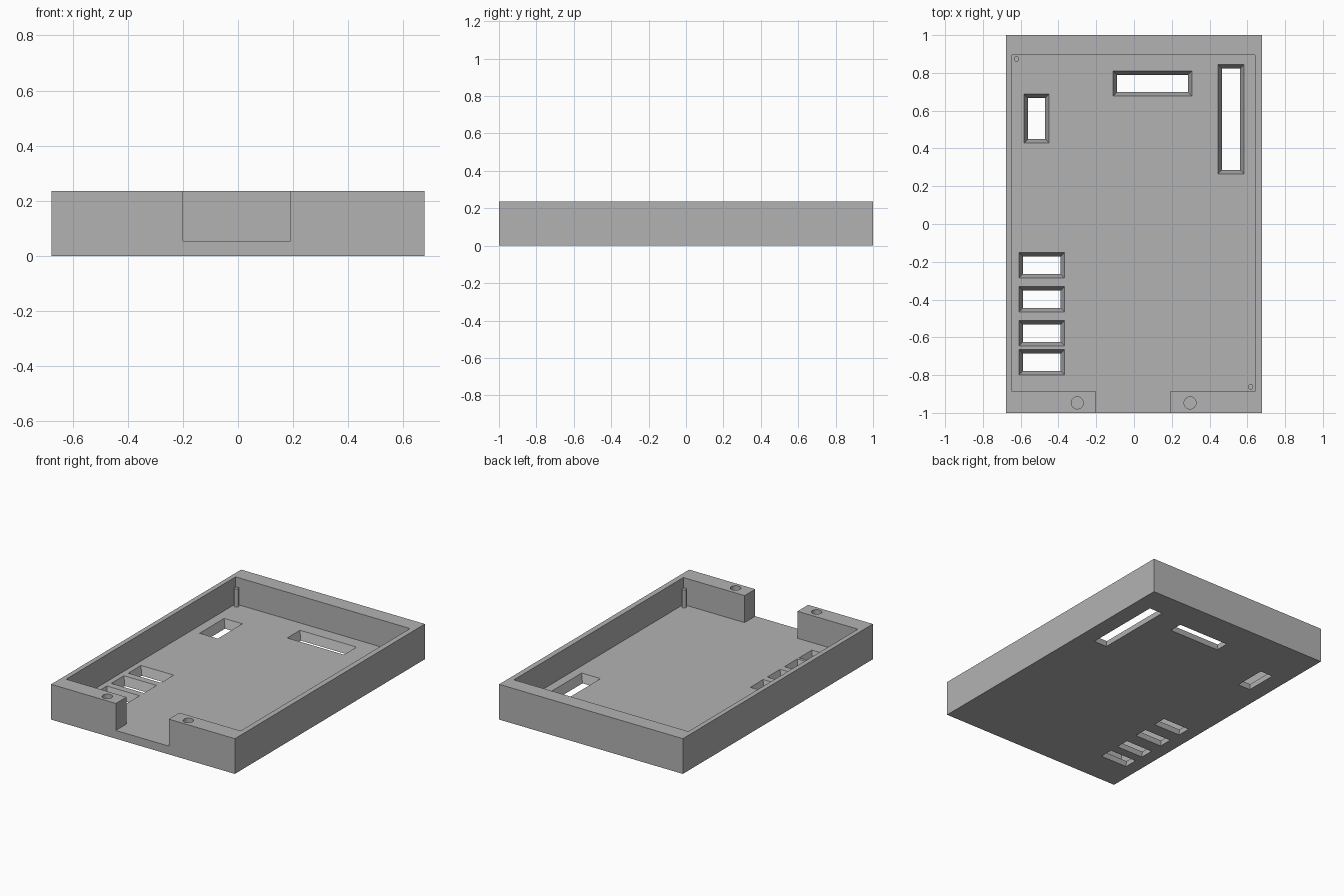
import bpy, bmesh
from mathutils import Vector

if "Cube" in bpy.data.objects:
    bpy.data.objects.remove(bpy.data.objects["Cube"])

FLOOR, TOP = 0.055, 0.235

grey = bpy.data.materials.new("grey plastic")
grey.diffuse_color = (0.45, 0.45, 0.45, 1)
grey.use_nodes = True
grey.node_tree.nodes["Principled BSDF"].inputs["Base Color"].default_value = grey.diffuse_color


def finish(name, bm):
    mesh = bpy.data.meshes.new(name)
    bmesh.ops.recalc_face_normals(bm, faces=bm.faces)
    bm.to_mesh(mesh)
    bm.free()
    mesh.materials.append(grey)
    ob = bpy.data.objects.new(name, mesh)
    bpy.context.collection.objects.link(ob)
    return ob


def block(name, x0, x1, y0, y1, z0, z1, inset=0.0):
    """Box whose bottom rectangle is shrunk by inset on each side."""
    bm = bmesh.new()
    bmesh.ops.create_cube(bm, size=1)
    for v in bm.verts:
        low = inset if v.co.z < 0 else 0
        v.co = Vector((x0 + low if v.co.x < 0 else x1 - low,
                       y0 + low if v.co.y < 0 else y1 - low,
                       z0 if v.co.z < 0 else z1))
    return finish(name, bm)


def cylinder(name, x, y, r, z0, z1, sides=32):
    bm = bmesh.new()
    bmesh.ops.create_cone(bm, cap_ends=True, segments=sides,
                          radius1=r, radius2=r, depth=z1 - z0)
    bmesh.ops.translate(bm, verts=bm.verts, vec=(x, y, (z0 + z1) / 2))
    for f in bm.faces:
        f.smooth = len(f.verts) == 4
    for e in bm.edges:
        e.smooth = all(f.smooth for f in e.link_faces)
    return finish(name, bm)


def cut(target, cutter):
    mod = target.modifiers.new(cutter.name, 'BOOLEAN')
    mod.operation = 'DIFFERENCE'
    mod.solver = 'EXACT'
    mod.object = cutter
    cutter.hide_render = True
    cutter.hide_set(True)


# Tray with its cavity and the front cable notch
tray = block("tray", -0.677, 0.677, -1, 1, 0, TOP)
cut(tray, block("cavity_cutter", -0.645, 0.641, -0.888, 0.896, FLOOR, 0.4))
cut(tray, block("notch_cutter", -0.20, 0.19, -1.1, -0.8, FLOOR, 0.4))

# Openings in the floor, with walls that widen upward
windows = [(-0.583, -0.449, 0.428, 0.687),
           (-0.111, 0.307, 0.677, 0.810),
           (0.444, 0.583, 0.266, 0.845)]
windows += [(-0.609, -0.368, y - 0.134, y) for y in (-0.152, -0.331, -0.511, -0.665)]
SLOPE = 0.021 / FLOOR
E = 0.01
for i, (x0, x1, y0, y1) in enumerate(windows):
    g = E * SLOPE
    cut(tray, block(f"window_cutter_{i + 1}", x0 - g, x1 + g, y0 - g, y1 + g,
                    -E, FLOOR + E, 0.021 + 2 * g))

# Round sockets in the front wall
for side, x in (("left", -0.30), ("right", 0.297)):
    cut(tray, cylinder(f"socket_cutter_{side}", x, -0.947, 0.032, 0.13, 0.4))

# Locating pins in two opposite corners
cylinder("back_left_pin", -0.622, 0.873, 0.0145, FLOOR - 0.01, 0.175, 24)
cylinder("front_right_pin", 0.617, -0.862, 0.0145, FLOOR - 0.01, 0.175, 24)
